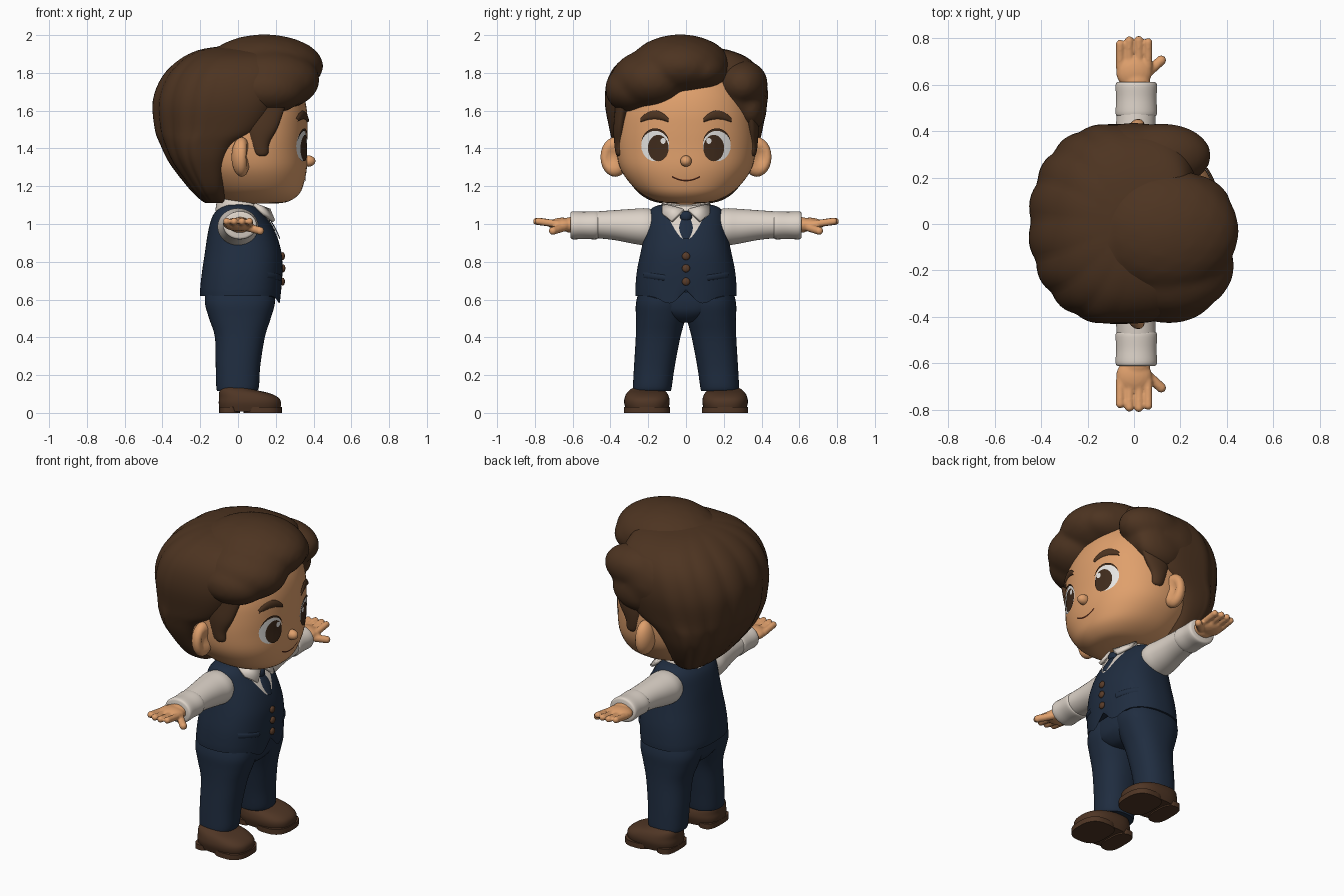
import bpy, bmesh, math
from mathutils import Vector, Matrix
from mathutils.bvhtree import BVHTree

old = bpy.data.objects.get("Cube")
if old:
    bpy.data.objects.remove(old, do_unlink=True)


def material(name, *rgb):
    m = bpy.data.materials.new(name)
    m.use_nodes = True
    m.diffuse_color = (*rgb, 1)
    bsdf = next(n for n in m.node_tree.nodes if n.type == 'BSDF_PRINCIPLED')
    bsdf.inputs["Base Color"].default_value = (*rgb, 1)
    return m


skin = material("skin", .74, .35, .15)
hair = material("brown hair", .074, .034, .015)
navy = material("navy cloth", .014, .026, .051)
shirt = material("cream shirt", .72, .65, .58)
eyewhite = material("eye white", .80, .79, .77)
iris = material("dark iris", .052, .025, .012)
leather = material("shoe leather", .078, .036, .018)
wood = material("button brown", .10, .045, .022)
lip = material("mouth line", .16, .045, .02)


def finish(name, bm, mat, angle=45):
    """Turn a bmesh into a smooth shaded object."""
    me = bpy.data.meshes.new(name)
    bm.to_mesh(me)
    bm.free()
    me.materials.append(mat)
    me.shade_smooth()
    me.set_sharp_from_angle(angle=math.radians(angle))
    ob = bpy.data.objects.new(name, me)
    bpy.context.scene.collection.objects.link(ob)
    return ob


def refine(rows, k=4):
    """Catmull-Rom interpolation of profile rows."""
    out = []
    for i in range(len(rows) - 1):
        a, b, c, d = (rows[min(max(i + j, 0), len(rows) - 1)] for j in (-1, 0, 1, 2))
        for t in (j / k for j in range(k)):
            out.append([q + .5 * t * (r - p + t * (2*p - 5*q + 4*r - s + t * (3*(q - r) + s - p)))
                        for p, q, r, s in zip(a, b, c, d)])
    return out + [list(rows[-1])]


def span(z, back, front, half, y=0):
    return (z, (back + front) / 2, y, (front - back) / 2, half)


def loft(name, rows, mat, axis='z', n=48, front=2, back=2, post=None, angle=45):
    """Skin superelliptic rings (position, centre u, centre v, radius u, radius v)."""
    bm = bmesh.new()
    rings = []
    for t, cu, cv, ru, rv in refine(rows):
        ring = []
        for i in range(n):
            a = math.tau * i / n
            c, s = math.cos(a), math.sin(a)
            p = 2 / (front if c > 0 else back)
            u = cu + ru * math.copysign(abs(c) ** p, c)
            v = cv + rv * math.copysign(abs(s) ** p, s)
            co = Vector((u, v, t) if axis == 'z' else (u, t, v))
            ring.append(bm.verts.new(post(co, a) if post else co))
        rings.append(ring)
    for lo, hi in zip(rings, rings[1:]):
        for i in range(n):
            j = (i + 1) % n
            bm.faces.new((lo[i], lo[j], hi[j], hi[i]))
    bm.faces.new(rings[0])
    bm.faces.new(rings[-1])
    bmesh.ops.recalc_face_normals(bm, faces=bm.faces)
    return finish(name, bm, mat, angle)


def blob(name, parts, mat, voxel=0, smooth=4):
    """Union of ellipsoids (centre, radii), optionally fused by a voxel remesh."""
    bm = bmesh.new()
    for c, r in parts:
        bmesh.ops.create_icosphere(bm, subdivisions=3, radius=1,
                                   matrix=Matrix.Translation(c) @ Matrix.Diagonal((*r, 1)))
    ob = finish(name, bm, mat, 180)
    if voxel:
        m = ob.modifiers.new("fuse", 'REMESH')
        m.mode = 'VOXEL'
        m.voxel_size = voxel
        m.use_smooth_shade = True
        m = ob.modifiers.new("soften", 'SMOOTH')
        m.factor, m.iterations = .5, smooth
    return ob


def surface(ob):
    tree = BVHTree.FromPolygons([v.co for v in ob.data.vertices],
                                [p.vertices for p in ob.data.polygons])
    return lambda y, z: (tree.ray_cast(Vector((1, y, z)), Vector((-1, 0, 0)))[0] or Vector((.1, 0, 0))).x


def patch(name, f, surf, mat, off, bulge=0, nu=24, nv=6):
    """Thin plate laid on a surface; f maps (u, v) to (y, z)."""
    bm = bmesh.new()
    grid = []
    for i in range(nu + 1):
        row = []
        for j in range(nv + 1):
            u, v = i / nu, j / nv
            y, z = f(u, v)
            lift = off + bulge * math.sqrt(max(0, 4*v*(1 - v)))
            row.append(bm.verts.new((surf(y, z) + lift, y, z)))
        grid.append(row)
    for a, b in zip(grid, grid[1:]):
        for j in range(nv):
            bm.faces.new((a[j], a[j + 1], b[j + 1], b[j]))
    bmesh.ops.remove_doubles(bm, verts=bm.verts, dist=.0002)
    bm.normal_update()
    if sum(p.normal.x for p in bm.faces) < 0:
        bmesh.ops.reverse_faces(bm, faces=bm.faces)
    return finish(name, bm, mat)


def disc(y, z, ry, rz):
    return lambda u, v: (y + ry * v * math.cos(math.tau * u), z + rz * v * math.sin(math.tau * u))


# Head and neck
head = loft("head", [span(1.108, .02, .20, .06), span(1.12, -.06, .27, .15), span(1.16, -.14, .325, .235),
                     span(1.22, -.20, .35, .30), span(1.30, -.25, .365, .35), span(1.40, -.27, .365, .37),
                     span(1.50, -.27, .368, .37), span(1.60, -.27, .365, .36), span(1.70, -.25, .34, .33),
                     span(1.80, -.20, .28, .26), span(1.86, -.10, .18, .15)],
            skin, n=64, front=2.2, back=2.2, angle=80)
face = surface(head)
loft("neck", [span(1.04, -.07, .10, .09), span(1.16, -.07, .10, .09)], skin)
blob("nose", [((.372, 0, 1.333), (.038, .030, .030))], skin)


# Hair: main cap with strand ridges at the back
def strands(co, a):
    w = max(0, -math.cos(a)) ** .5
    k = 1 + .04 * w * (abs(math.sin(8 * a + 1.5 * (co.z - 1.5))) - .65)
    return Vector(((co.x + .1) * k - .1, co.y * k, co.z))


loft("hair_cap", [span(1.11, -.17, -.08, .13), span(1.13, -.20, -.07, .20), span(1.19, -.26, -.06, .275),
                  span(1.32, -.36, -.03, .35), span(1.42, -.41, .04, .385), span(1.50, -.44, .17, .405),
                  span(1.65, -.45, .25, .43), span(1.78, -.40, .27, .41), span(1.87, -.31, .25, .34),
                  span(1.92, -.21, .21, .23), span(1.94, -.10, .10, .10)],
     hair, n=112, front=3.6, back=2.1, post=strands, angle=70)

# Side-swept fringe and the lock beyond the parting
blob("hair_fringe", [((.14, -.03, 1.835), (.315, .27, .17)), ((.16, -.18, 1.76), (.275, .22, .168)),
                     ((.15, -.27, 1.715), (.215, .16, .135)), ((.20, .08, 1.815), (.22, .145, .115)),
                     ((-.05, -.05, 1.79), (.28, .27, .15))], hair, .014, 16)
blob("hair_side_lock", [((.0, .275, 1.685), (.28, .162, .20)), ((.12, .295, 1.74), (.215, .14, .13)),
                        ((.09, .34, 1.62), (.17, .09, .13))], hair, .014, 16)

# Side features of the head
for s, side in ((1, "left"), (-1, "right")):
    loft(side + "_sideburn", [(1.36, .125, s * .345, .02, .018), (1.375, .122, s * .348, .038, .025),
                              (1.43, .115, s * .35, .052, .03), (1.51, .125, s * .35, .085, .034),
                              (1.62, .135, s * .335, .115, .04)], hair, angle=80)
    ear = blob(side + "_ear", [((.02, s * .375, 1.355), (.055, .078, .105))], skin)
    for v in ear.data.vertices:
        if v.co.x > .02:
            d = ((v.co.y - s * .39) / .038) ** 2 + ((v.co.z - 1.355) / .055) ** 2
            v.co.x -= .045 * math.exp(-d)
    patch(side + "_eye_white", disc(s * .163, 1.415, .074, .083), face, eyewhite, .004)
    patch(side + "_iris", disc(s * .147, 1.402, .055, .070), face, iris, .007)
    patch(side + "_eye_glint", disc(s * .121, 1.44, .014, .016), face, eyewhite, .009, nu=16, nv=3)

    def lash(u, v):
        a = math.pi * (.08 + .84 * u)
        r = 1 + (v - .5) * .16 * math.sin(math.pi * u) + .02
        return s * .163 + .074 * r * math.cos(a), 1.415 + .083 * r * math.sin(a)
    patch(side + "_upper_lash", lash, face, iris, .009, nv=2)

    def brow(u, v):
        width = .046 * math.sin(math.pi * (.06 + .88 * u)) ** .5
        return s * (.092 + .15 * u), 1.548 + .12 * u * (1 - u) + (v - .5) * width
    patch(side + "_eyebrow", brow, face, hair, .006, .009)
patch("mouth", lambda u, v: (.15 * (u - .5), 1.230 + .022 * (2*u - 1) ** 2 + .009 * (v - .5)),
      face, lip, .003, .002, nv=2)


# Vest with two rounded points and a notch at the front hem
def hem(co, a):
    if co.z < .66:
        low = (.66 - co.z) / .06
        ahead = min(1, max(0, co.x / .15))
        points = .04 * math.exp(-((abs(co.y) - .09) / .06) ** 2)
        notch = .035 * math.exp(-(co.y / .035) ** 2)
        co.z += low * (.02 + ahead * (notch - points))
    return co


vest = loft("vest", [span(.60, -.20, .225, .268), span(.66, -.20, .23, .268), span(.75, -.19, .235, .26),
                     span(.85, -.175, .23, .24), span(.95, -.16, .20, .218), span(1.03, -.14, .155, .205),
                     span(1.07, -.115, .125, .193), span(1.095, -.085, .095, .16), span(1.107, -.06, .07, .10)],
            navy, n=96, front=2.4, back=2.4, post=hem)
chest = surface(vest)
patch("shirt_front", lambda u, v: ((2*v - 1) * (.012 + .095 * u ** .65), .92 + .15 * u), chest, shirt, .004, nv=10)
patch("tie", lambda u, v: ((2*v - 1) * (.010 + .026 * math.sin(math.pi * min(1, u * .9 + .05))), .92 + .12 * u),
      chest, navy, .008, .005)
blob("tie_knot", [((chest(0, 1.04) + .008, 0, 1.04), (.022, .032, .030))], navy)
for z in (.83, .765, .695):
    blob("vest_button", [((chest(0, z) + .004, 0, z), (.012, .021, .021))], wood)


# Shirt collar
def tilt(co, a):
    co.z -= .25 * co.x
    return co


loft("collar_band", [span(1.04, -.12, .155, .15), span(1.09, -.113, .15, .137), span(1.128, -.10, .13, .12)],
     shirt, post=tilt)

for s, side in ((1, "left"), (-1, "right")):
    # Collar flap
    bm = bmesh.new()
    bm.faces.new([bm.verts.new((x, s * y, z)) for x, y, z in
                  ((.165, .012, 1.075), (.085, .125, 1.105), (.135, .125, 1.055), (.19, .075, 1.015))])
    flap = finish(side + "_collar_flap", bm, shirt)
    thick = flap.modifiers.new("thickness", 'SOLIDIFY')
    thick.thickness, thick.offset = .018, 0

    # Vest pocket welt
    patch(side + "_pocket", lambda u, v: (s * (.11 + .115 * u), .715 + .015 * u + .03 * (v - .5)),
          chest, navy, .002, .006)

    # Sleeve and cuff
    loft(side + "_sleeve", [(s * y, x, z, rx, rz) for y, x, z, rx, rz in
                            ((.14, 0, .985, .09, .085), (.21, 0, .985, .108, .098), (.28, 0, .988, .10, .092),
                             (.38, .005, .994, .088, .079), (.48, .01, .996, .083, .070))], shirt, 'y')
    loft(side + "_cuff", [(s * y, .01, .993, .083 + d, .068 + d) for y, d in
                          ((.465, -.004), (.475, .006), (.54, .004), (.60, .006), (.612, -.006))], shirt, 'y')

    # Hand: palm, four fingers and a thumb
    parts = [((0, s * .655, .998), (.078, .075, .036)), ((.01, s * .61, .995), (.06, .05, .042))]
    for x, tip in ((-.06, .775), (-.02, .79), (.021, .792), (.061, .782)):
        parts += [((x, s * (.68 + (tip - .68) * k / 7), 1.0 + .002 * k), (.019, .019, .02)) for k in range(8)]
    parts += [((.04 + .011 * k, s * (.635 + .01 * k), .985 - .003 * k), (.022, .022, .022)) for k in range(8)]
    blob(side + "_hand", parts, skin, .007, 3)

    # Trouser leg
    loft(side + "_trouser_leg", [(z, x, s * y, rx, ry) for z, x, y, rx, ry in
                                 ((.115, -.005, .18, .105, .10), (.14, -.002, .178, .113, .103),
                                  (.25, 0, .167, .118, .108), (.40, .01, .148, .132, .118),
                                  (.50, .01, .134, .163, .131), (.58, .01, .125, .185, .14),
                                  (.66, .01, .115, .18, .13))], navy, front=2.3, back=2.3)

    # Shoe with heel and sole
    loft(side + "_shoe", [span(z, b, f, h, s * .207) for z, b, f, h in
                          ((.008, -.095, .22, .108), (.05, -.102, .228, .12), (.08, -.10, .215, .118),
                           (.105, -.10, .165, .107), (.122, -.095, .09, .09), (.135, -.085, .06, .07))],
         leather, front=2.6, back=2.6, angle=60)
    for part, b, f, h in (("heel", -.10, .01, .108), ("sole", .03, .232, .122)):
        loft(side + "_shoe_" + part, [span(z, b, f, h, s * .207) for z in (0, .032)],
             leather, front=2.6, back=3)

# Hips joining the legs
loft("trouser_hips", [span(.478, -.07, .09, .04), span(.49, -.12, .14, .09), span(.53, -.155, .18, .17),
                      span(.58, -.17, .192, .22), span(.64, -.17, .192, .22)], navy, front=2.6, back=2.6, angle=80)
